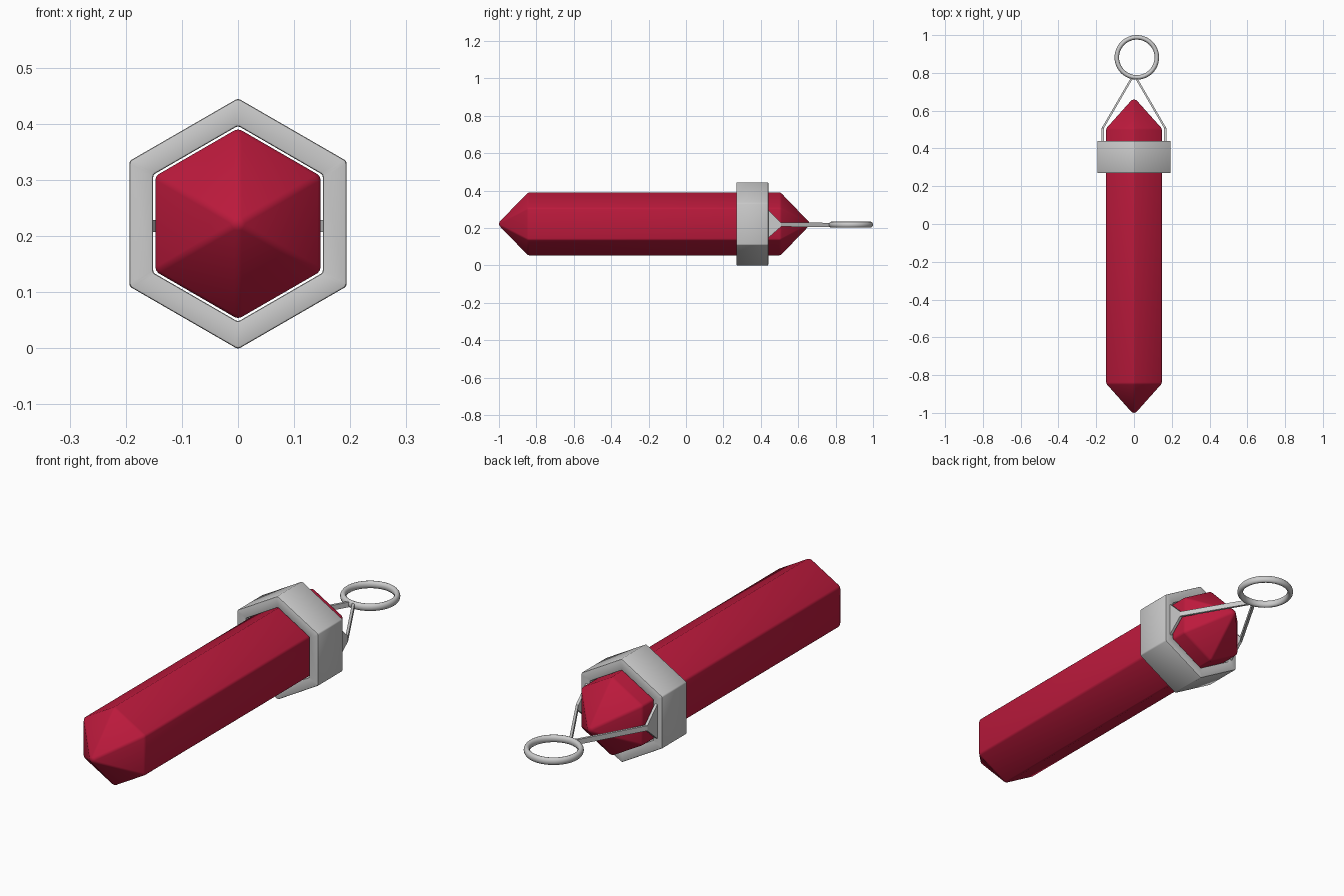
import bpy, bmesh, math

if "Cube" in bpy.data.objects:
    bpy.data.objects.remove(bpy.data.objects["Cube"])

ZC = 0.222  # height of the long axis


def finish(name, bm, bevel=0.0, segments=2):
    bmesh.ops.recalc_face_normals(bm, faces=bm.faces)
    if bevel:
        bmesh.ops.bevel(bm, geom=bm.edges[:], offset=bevel, segments=segments,
                        profile=0.5, affect='EDGES', clamp_overlap=True)
    me = bpy.data.meshes.new(name)
    bm.to_mesh(me)
    bm.free()
    ob = bpy.data.objects.new(name, me)
    bpy.context.collection.objects.link(ob)
    bpy.ops.object.select_all(action='DESELECT')
    ob.select_set(True)
    bpy.context.view_layer.objects.active = ob
    bpy.ops.object.shade_smooth_by_angle(angle=math.radians(30))
    return ob


def hex_lathe(profile, closed=False):
    """Six-sided sweep of (y, radius) points around the y axis; radius 0 is an apex."""
    bm = bmesh.new()
    rings = []
    for y, r in profile:
        if r == 0:
            rings.append([bm.verts.new((0, y, ZC))] * 6)
        else:
            rings.append([bm.verts.new((r * math.sin(k * math.pi / 3), y,
                                        ZC + r * math.cos(k * math.pi / 3)))
                          for k in range(6)])
    pairs = list(zip(rings, rings[1:]))
    if closed:
        pairs.append((rings[-1], rings[0]))
    for a, b in pairs:
        for k in range(6):
            quad = [a[k], a[(k + 1) % 6], b[(k + 1) % 6], b[k]]
            bm.faces.new(list(dict.fromkeys(quad)))
    return bm


# Double-pointed hexagonal crystal, tips blunted
crystal = finish("crystal", hex_lathe([(-1.01, 0), (-0.845, 0.17),
                                       (0.506, 0.17), (0.67, 0)]), 0.007)
for v in crystal.data.vertices:
    v.co.y = max(-1.0, min(0.66, v.co.y))
red = bpy.data.materials.new("crimson")
red.diffuse_color = (0.5, 0.01, 0.045, 1)
red.use_nodes = True
red.node_tree.nodes["Principled BSDF"].inputs["Base Color"].default_value = red.diffuse_color
crystal.data.materials.append(red)

# Hexagonal metal collar
finish("collar", hex_lathe([(0.27, 0.2235), (0.44, 0.2235),
                            (0.44, 0.1745), (0.27, 0.1745)], closed=True), 0.004)

# Straps: triangular tab on the collar narrowing to a thin bar up to the ring
for side, label in ((-1, "left"), (1, "right")):
    bm = bmesh.new()
    loops = []
    # x, y, half thickness, half height, centre z
    for x, y, t, h, z in ((0.165, 0.425, 0.006, 0.088, ZC),
                          (0.165, 0.508, 0.006, 0.011, 0.218),
                          (0.008, 0.778, 0.006, 0.011, 0.217)):
        loops.append([bm.verts.new((side * (x + sx * t), y, z + sz * h))
                      for sx, sz in ((-1, -1), (1, -1), (1, 1), (-1, 1))])
    for a, b in zip(loops, loops[1:]):
        for k in range(4):
            bm.faces.new((a[k], a[(k + 1) % 4], b[(k + 1) % 4], b[k]))
    bm.faces.new(loops[0])
    bm.faces.new(loops[-1])
    finish(label + "_strap", bm)

# Hanging ring
bpy.ops.mesh.primitive_torus_add(location=(0.015, 0.882, 0.218), major_radius=0.106,
                                 minor_radius=0.012, major_segments=48, minor_segments=12)
ring = bpy.context.object
ring.name = "hanging_ring"
ring.scale.z = 1.3
bpy.ops.object.shade_smooth()
